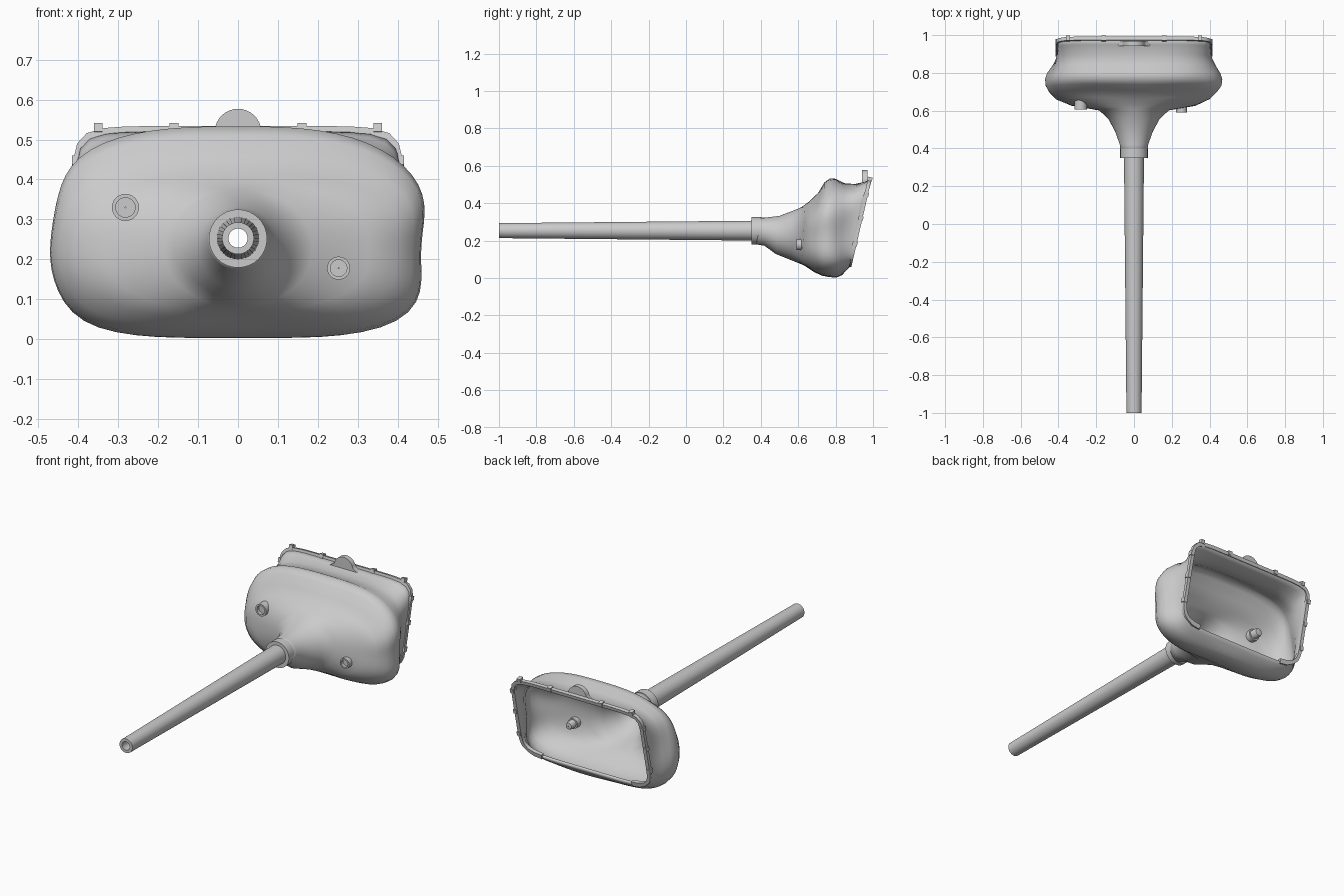
import bpy, bmesh, math
from mathutils import Vector

if "Cube" in bpy.data.objects:
    bpy.data.objects.remove(bpy.data.objects["Cube"])

grey = bpy.data.materials.new("plain_grey")
grey.diffuse_color = (0.6, 0.6, 0.6, 1)
grey.use_nodes = True
grey.node_tree.nodes["Principled BSDF"].inputs["Base Color"].default_value = grey.diffuse_color


def finish(name, bm, angle=40):
    """Turn a bmesh into a named, shaded object."""
    bmesh.ops.recalc_face_normals(bm, faces=bm.faces)
    me = bpy.data.meshes.new(name)
    bm.to_mesh(me)
    bm.free()
    ob = bpy.data.objects.new(name, me)
    bpy.context.collection.objects.link(ob)
    me.materials.append(grey)
    bpy.ops.object.select_all(action='DESELECT')
    bpy.context.view_layer.objects.active = ob
    ob.select_set(True)
    bpy.ops.object.shade_smooth_by_angle(angle=math.radians(angle))
    return ob


def loft(bm, rings, closed=False):
    """Bridge equal-length closed point rings with quads."""
    vs = [[bm.verts.new(p) for p in r] for r in rings]
    n = len(vs[0])
    pairs = list(zip(vs, vs[1:])) + ([(vs[-1], vs[0])] if closed else [])
    for a, b in pairs:
        for i in range(n):
            j = (i + 1) % n
            bm.faces.new((a[i], a[j], b[j], b[i]))
    return vs


def lathe(name, x, z, profile, sides=32, closed=True):
    """Revolve (radius, y) points about a line parallel to y."""
    bm = bmesh.new()
    rings = [[(x + r * math.cos(2 * math.pi * i / sides), y,
               z + r * math.sin(2 * math.pi * i / sides)) for i in range(sides)]
             for r, y in profile]
    loft(bm, rings, closed)
    return finish(name, bm)


def section(w, zt, yt, zb, yb, n_top, n_bot, count=72):
    """Tilted superellipse ring, from its top and bottom points."""
    pts = []
    for i in range(count):
        a = 2 * math.pi * i / count
        c, s = math.cos(a), math.sin(a)
        n = n_top if s > 0 else n_bot
        r = (abs(c) ** n + abs(s) ** n) ** (-1 / n)
        u, v = r * c, r * s
        pts.append(Vector((w * u, (yt + yb) / 2 + v * (yt - yb) / 2,
                           (zt + zb) / 2 + v * (zt - zb) / 2)))
    return pts


# Hollow head: funnel neck swelling into a wide scoop, open at the back
stations = [
    (.070, .322, .36, .182, .36, 2, 2),
    (.075, .322, .42, .172, .42, 2, 2),
    (.100, .332, .50, .128, .48, 2, 2),
    (.135, .355, .56, .100, .55, 2, 2),
    (.185, .375, .61, .082, .595, 2.1, 2.1),
    (.330, .390, .635, .072, .620, 2.5, 2.6),
    (.405, .412, .668, .052, .655, 2.7, 3),
    (.442, .455, .71, .030, .690, 2.8, 3.5),
    (.462, .510, .74, .012, .730, 2.8, 4),
    (.465, .533, .77, .004, .770, 2.8, 4),
    (.455, .530, .80, .003, .800, 3, 4),
    (.430, .507, .845, .015, .828, 3.6, 4.5),
    (.412, .502, .90, .032, .850, 4.5, 5),
    (.406, .513, .95, .050, .868, 7, 6),
    (.406, .525, .985, .068, .880, 9, 7),
]
rings = [section(*s) for s in stations]
# Slightly uneven surface on the bulging part
for ring, s in zip(rings, stations):
    for p in ring:
        k = max(0, min(1, (s[0] - .3) / .1)) * (s[2] < .88)
        p.y += k * .006 * math.sin(13 * p.x + 1) * math.cos(9 * p.z)
        p.x += k * .006 * math.sin(22 * p.z)
bm = bmesh.new()
loft(bm, rings)
head = finish("scoop_head", bm, 60)
mod = head.modifiers.new("wall", 'SOLIDIFY')
mod.thickness = .012
mod.offset = -1

# Rim frame along the sides and top of the opening, with a small flared foot
rim = rings[-1]
n = len(rim)
path = [rim[i % n] for i in range(-11, n // 2 + 12)]
tilt = Vector((0, .105, .457)).normalized()
back = Vector((0, tilt.z, -tilt.y))
mid = Vector((0, .93, .30))
sections = []
for k, p in enumerate(path):
    t = path[min(k + 1, len(path) - 1)] - path[max(k - 1, 0)]
    out = t.cross(back).normalized()
    if out.dot(p - mid) < 0:
        out.negate()
    end = k < 2 or k > len(path) - 3
    flare = .006 if end else 0
    sections.append([p + out * a + back * b for a, b in
                     ((-.014, -.013), (.006 + flare, -.013),
                      (.006 + flare, .006), (-.014, .006))])
bm = bmesh.new()
vs = loft(bm, sections)
bm.faces.new(vs[0])
bm.faces.new(vs[-1])
finish("rim_frame", bm)


# Small clips around the rim
def clip(name, x, v, sx, sz):
    bm = bmesh.new()
    bmesh.ops.create_cube(bm, size=1)
    for q in bm.verts:
        q.co = (Vector((x + q.co.x * sx, .9325 + v * .0525, .2965 + v * .2285))
                + back * (q.co.y * .026 - .003) + tilt * (q.co.z * sz))
    finish(name, bm)


for side in (-1, 1):
    for k, x in enumerate((.16, .35)):
        clip(f"top_clip_{side}_{k}", side * x, 1.01, .022, .022)
    for k, v in enumerate((-.5, .1, .65)):
        clip(f"side_clip_{side}_{k}", side * .406, v, .020, .024)

# Rounded tab at the middle of the top rim
outline = [(.085, .512), (.064, .525)] + [
    (.058 * math.cos(a), .520 + .057 * math.sin(a))
    for a in [math.pi * i / 16 for i in range(1, 16)]
] + [(-.064, .525), (-.085, .512)]
bm = bmesh.new()
vs = loft(bm, [[(x, y, z) for x, z in outline] for y in (.942, .970)])
for v in vs:
    bm.faces.new(v)
finish("top_tab", bm)

# Long tapered tube with a hollow bore
lathe("handle_tube", 0, .253, [(.040, -1), (.053, .36), (.053, .40),
                               (.030, .40), (.024, -.9), (.024, -1)])
# Collar where the tube enters the neck
lathe("neck_collar", 0, .252, [(.073, .35), (.073, .40), (.050, .40), (.050, .35)])

# Hollow sockets on the front and their pegs inside the head
for name, x, z, r, y in (("left", -.282, .33, .034, .606),
                         ("right", .252, .178, .029, .59)):
    lathe(name + "_socket", x, z, [(r, y), (r, y + .06), (r * .72, y + .06),
                                   (r * .72, y)], 24)
    lathe(name + "_peg", x, z, [(.001, y + .018), (r * .75, y + .018),
                                (r * .75, y + .085), (r * .6, y + .098),
                                (.001, y + .10)], 24, False)
